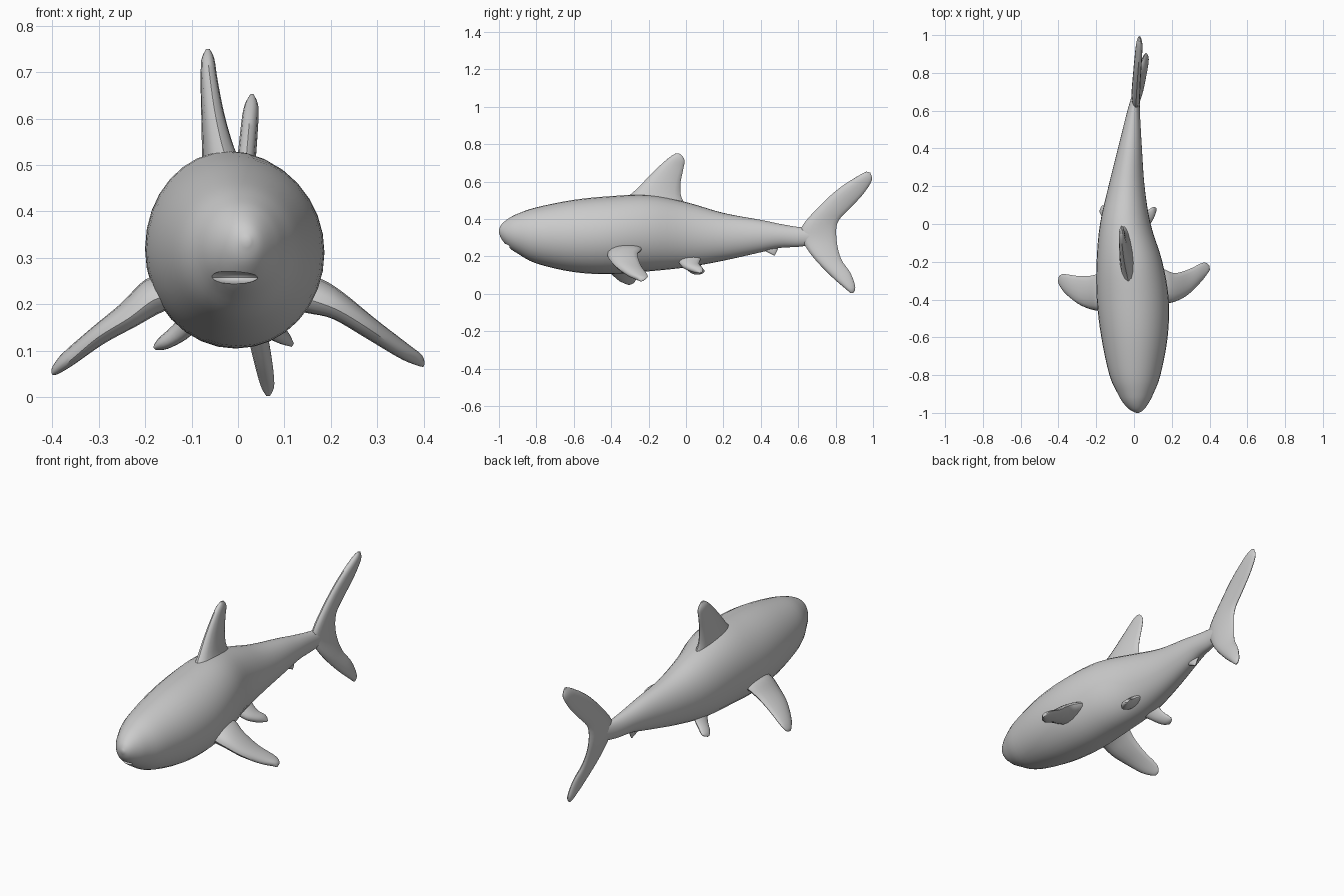
import bpy, bmesh
from math import cos, sin, pi
from mathutils import Vector


def resample(rows, n=4):
    """Smooth Catmull-Rom interpolation through section rows."""
    rows = [Vector(r) for r in rows]
    out = []
    for i in range(len(rows) - 1):
        p0, p1, p2 = rows[max(i - 1, 0)], rows[i], rows[i + 1]
        p3 = rows[min(i + 2, len(rows) - 1)]
        for k in range(n):
            t = k / n
            out.append(0.5 * (2 * p1 + (p2 - p0) * t + (2 * p0 - 5 * p1 + 4 * p2 - p3) * t * t
                              + (3 * p1 - p0 - 3 * p2 + p3) * t ** 3))
    return out + [rows[-1]]


def loft(name, rings):
    bm = bmesh.new()
    loops = [[bm.verts.new(p) for p in ring] for ring in rings]
    n = len(loops[0])
    for a, b in zip(loops, loops[1:]):
        for i in range(n):
            bm.faces.new((a[i], a[(i + 1) % n], b[(i + 1) % n], b[i]))
    bm.faces.new(loops[0])
    bm.faces.new(loops[-1])
    bmesh.ops.recalc_face_normals(bm, faces=bm.faces)
    mesh = bpy.data.meshes.new(name)
    bm.to_mesh(mesh)
    bm.free()
    ob = bpy.data.objects.new(name, mesh)
    bpy.context.collection.objects.link(ob)
    return ob


def smooth(ob):
    bpy.ops.object.select_all(action='DESELECT')
    ob.select_set(True)
    bpy.context.view_layer.objects.active = ob
    bpy.ops.object.shade_smooth_by_angle(angle=0.7)


def fin(name, rows, n=16):
    """Each row: leading xyz, trailing xyz, half thickness."""
    mid = lambda r: (Vector(r[:3]) + Vector(r[3:6])) / 2
    span = mid(rows[-1]) - mid(rows[0])
    rings = []
    for r in resample(rows):
        half = (Vector(r[:3]) - Vector(r[3:6])) / 2
        side = half.cross(span).normalized() * max(r[6], 0.002)
        rings.append([mid(r) + half * cos(a) + side * sin(a) * (1 + 0.25 * cos(a))
                      for a in (2 * pi * i / n for i in range(n))])
    smooth(loft(name, rings))


# Body sections: y, left x, right x, bottom z, top z
body_rows = [
    (-1.00, .012, .026, .328, .343), (-.985, -.020, .050, .290, .372),
    (-.95, -.055, .076, .250, .402), (-.90, -.085, .102, .215, .428),
    (-.80, -.130, .140, .162, .462), (-.60, -.173, .178, .116, .502),
    (-.40, -.197, .184, .105, .522), (-.20, -.198, .150, .120, .528),
    (.00, -.180, .088, .141, .490), (.20, -.135, .056, .177, .432),
    (.40, -.085, .042, .222, .395), (.50, -.060, .036, .245, .374),
    (.60, -.035, .031, .251, .357), (.68, -.012, .030, .265, .350),
    (.74, .000, .020, .290, .330)]
rings = []
for y, l, r, b, t in resample(body_rows):
    rings.append([((l + r) / 2 + (r - l) / 2 * cos(a), y, (b + t) / 2 + (t - b) / 2 * sin(a))
                  for a in (2 * pi * i / 32 for i in range(32))])
body = loft("body", rings)

# Mouth slit under the snout
bpy.ops.mesh.primitive_uv_sphere_add(segments=20, ring_count=10, location=(-.012, -.945, .258))
cutter = bpy.context.object
cutter.name = "mouth_cutter"
cutter.scale = (.055, .05, .014)
mod = body.modifiers.new("mouth", 'BOOLEAN')
mod.operation = 'DIFFERENCE'
mod.object = cutter
mod.solver = 'EXACT'
bpy.context.view_layer.objects.active = body
bpy.ops.object.modifier_apply(modifier="mouth")
bpy.data.objects.remove(cutter)
smooth(body)

# Dorsal fin
fin("dorsal_fin", [
    (-.02, -.34, .50, -.05, .03, .44, .045), (-.035, -.28, .545, -.055, -.022, .51, .033),
    (-.05, -.21, .615, -.06, -.03, .585, .024), (-.06, -.14, .685, -.065, -.015, .665, .018),
    (-.065, -.085, .732, -.065, -.008, .715, .014), (-.065, -.055, .75, -.065, -.03, .748, .004)])

# Tail fin, lower tip to upper tip
fin("tail_fin", [
    (.065, .88, .003, .065, .893, .003, .004), (.063, .855, .025, .063, .905, .035, .015),
    (.05, .78, .09, .05, .88, .11, .020), (.03, .68, .195, .03, .83, .185, .022),
    (.012, .62, .29, .012, .806, .28, .022), (.01, .62, .36, .01, .81, .38, .022),
    (.015, .72, .475, .015, .875, .455, .020), (.022, .82, .565, .022, .945, .53, .019),
    (.028, .92, .63, .028, .993, .605, .016), (.03, .965, .653, .03, .985, .648, .004)])

# Pectoral fins
fin("right_pectoral_fin", [
    (.12, -.42, .22, .10, -.23, .25, .04), (.17, -.42, .205, .16, -.24, .235, .038),
    (.22, -.41, .185, .215, -.26, .21, .028), (.285, -.375, .145, .29, -.24, .15, .022),
    (.35, -.31, .10, .365, -.205, .10, .017), (.385, -.265, .08, .395, -.215, .08, .012),
    (.40, -.245, .068, .40, -.235, .068, .003)])
fin("left_pectoral_fin", [
    (-.13, -.46, .22, -.11, -.25, .25, .04), (-.18, -.46, .21, -.175, -.26, .235, .038),
    (-.235, -.45, .17, -.235, -.275, .19, .028), (-.30, -.42, .13, -.30, -.275, .14, .021),
    (-.36, -.37, .08, -.37, -.265, .09, .016), (-.39, -.33, .058, -.395, -.275, .062, .010),
    (-.40, -.31, .05, -.40, -.295, .05, .003)])

# Pelvic fins
fin("right_pelvic_fin", [
    (.03, -.04, .17, .02, .08, .19, .025), (.065, -.02, .145, .065, .07, .16, .020),
    (.095, .02, .125, .10, .09, .135, .015), (.118, .07, .112, .118, .085, .112, .004)])
fin("left_pelvic_fin", [
    (-.09, -.04, .17, -.09, .07, .19, .025), (-.125, 0, .135, -.125, .08, .15, .020),
    (-.16, .03, .112, -.165, .10, .12, .014), (-.18, .06, .105, -.18, .075, .105, .004)])

# Small anal fin
fin("anal_fin", [
    (-.015, .38, .25, -.015, .50, .26, .015), (-.01, .44, .22, -.01, .485, .225, .009),
    (-.01, .47, .205, -.01, .475, .205, .003)])
